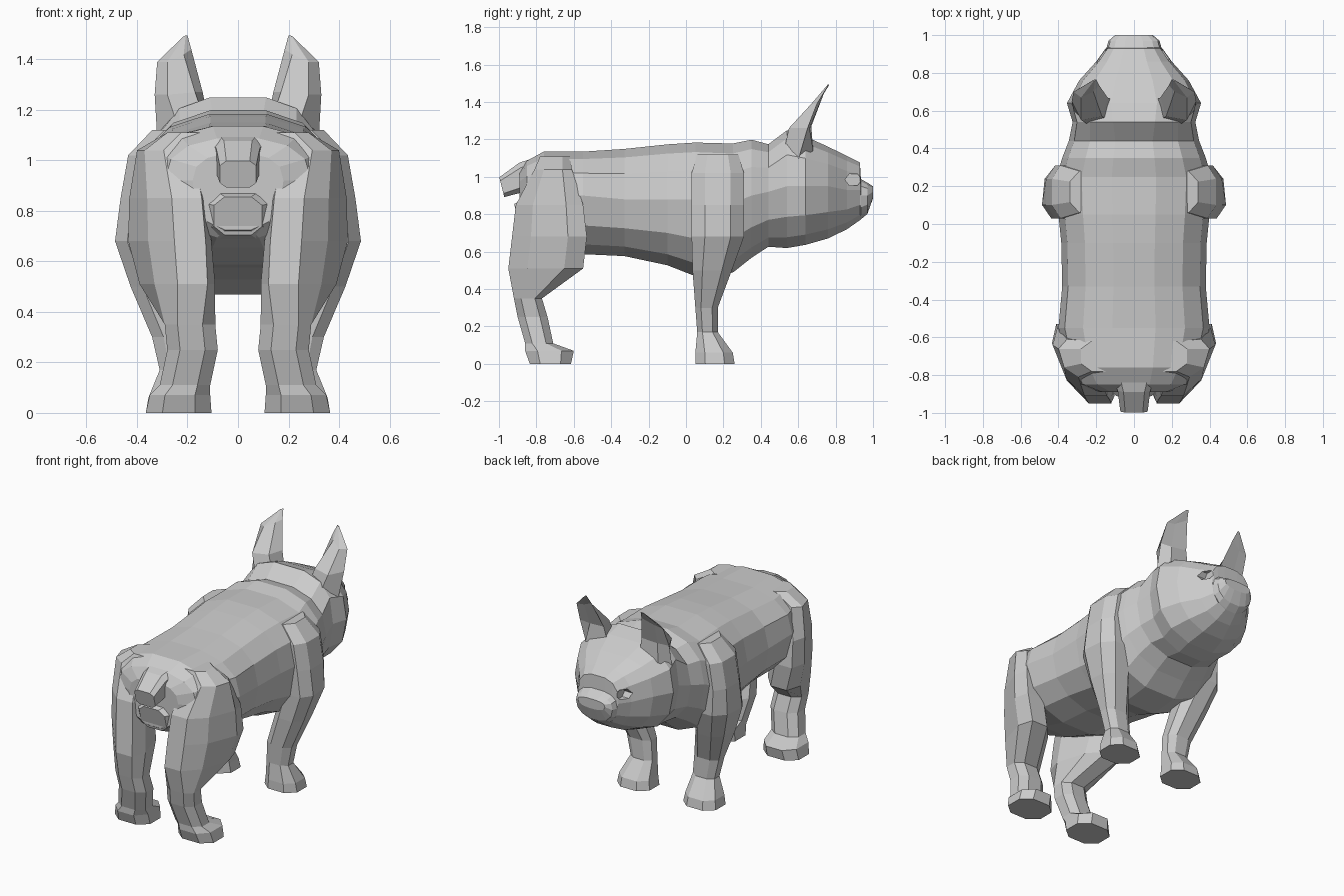
import bpy, bmesh, math


def oval(n, count, offset=0.0):
    """Unit superellipse points."""
    pts = []
    for i in range(count):
        a = 2 * math.pi * (i + offset) / count
        c, s = math.cos(a), math.sin(a)
        pts.append((math.copysign(abs(c) ** (2 / n), c),
                    math.copysign(abs(s) ** (2 / n), s)))
    return pts


def loft(name, rings, mirror=False):
    """Skin a stack of equal-length rings, capping both ends."""
    bm = bmesh.new()
    rows = [[bm.verts.new(p) for p in r] for r in rings]
    for a, b in zip(rows, rows[1:]):
        for i in range(len(a)):
            j = (i + 1) % len(a)
            bm.faces.new((a[i], a[j], b[j], b[i]))
    bm.faces.new(rows[0][::-1])
    bm.faces.new(rows[-1])
    bmesh.ops.recalc_face_normals(bm, faces=bm.faces)
    me = bpy.data.meshes.new(name)
    bm.to_mesh(me)
    bm.free()
    ob = bpy.data.objects.new(name, me)
    bpy.context.collection.objects.link(ob)
    if mirror:
        ob.modifiers.new("both_sides", 'MIRROR')
    return ob


# Trunk, neck and head: y, bottom, top, half width, height of widest point
body_rows = [
    (-0.89, 0.72, 1.03, 0.18, 0.92), (-0.85, 0.69, 1.09, 0.29, 0.92),
    (-0.76, 0.65, 1.14, 0.35, 0.92), (-0.55, 0.58, 1.14, 0.40, 0.90),
    (-0.33, 0.57, 1.155, 0.38, 0.88), (-0.10, 0.52, 1.18, 0.385, 0.88),
    (0.05, 0.46, 1.19, 0.40, 0.88), (0.25, 0.48, 1.185, 0.41, 0.86),
    (0.35, 0.56, 1.205, 0.38, 0.90), (0.44, 0.62, 1.18, 0.345, 0.92),
    (0.54, 0.612, 1.255, 0.325, 0.95), (0.64, 0.63, 1.22, 0.355, 0.95),
    (0.76, 0.665, 1.165, 0.29, 0.95), (0.86, 0.715, 1.115, 0.20, 0.93),
    (0.93, 0.765, 1.08, 0.15, 0.93), (0.935, 0.77, 0.99, 0.145, 0.90),
    (0.97, 0.80, 0.97, 0.135, 0.90), (1.00, 0.885, 0.95, 0.10, 0.92)]
trunk = oval(2.4, 14)
head = [a if a[1] > 0.01 else b for a, b in zip(oval(2.8, 14), oval(2.3, 14))]
body = loft("body_and_head", [
    [(w * c, y, zm + s * (zt - zm if s > 0 else zm - zb))
     for c, s in (head if y > 0.5 else trunk)]
    for y, zb, zt, w, zm in body_rows])

# Eye sockets cut into the muzzle
sockets = loft("eye_socket_cutter", [
    [(x, 0.895 + 0.045 * c, 0.985 + 0.035 * s) for c, s in oval(2, 6)]
    for x in (0.14, 0.26)], mirror=True)
sockets.hide_render = True
sockets.hide_set(True)
cut = body.modifiers.new("sockets", 'BOOLEAN')
cut.object = sockets
cut.operation = 'DIFFERENCE'
cut.solver = 'EXACT'


# Legs: z, centre x, centre y, half width, half depth, outward slant with y
def leg(name, rows):
    ring = oval(2.5, 8, 0.5)
    k = 1 / ring[0][0]
    loft(name, [[(x + hx * k * c + slant * hy * k * s, y + hy * k * s, z)
                 for c, s in ring]
                for z, x, y, hx, hy, slant in rows], mirror=True)


leg("front_legs", [
    (0.00, 0.245, 0.155, 0.12, 0.105, 0), (0.06, 0.245, 0.15, 0.11, 0.10, 0),
    (0.17, 0.23, 0.115, 0.08, 0.055, 0), (0.30, 0.25, 0.11, 0.09, 0.06, 0),
    (0.50, 0.315, 0.14, 0.105, 0.105, -.1), (0.68, 0.37, 0.17, 0.11, 0.14, -.1),
    (0.85, 0.37, 0.17, 0.095, 0.14, 0), (1.02, 0.345, 0.17, 0.09, 0.14, 0),
    (1.12, 0.24, 0.17, 0.10, 0.11, 0)])

leg("hind_legs", [
    (0.00, 0.235, -0.725, 0.13, 0.11, 0), (0.07, 0.23, -0.73, 0.12, 0.13, 0),
    (0.11, 0.21, -0.785, 0.10, 0.075, 0), (0.25, 0.18, -0.82, 0.10, 0.08, 0),
    (0.35, 0.19, -0.845, 0.10, 0.075, 0), (0.51, 0.24, -0.75, 0.12, 0.20, .3),
    (0.68, 0.27, -0.73, 0.125, 0.20, .4), (0.85, 0.275, -0.73, 0.12, 0.18, .4),
    (1.04, 0.265, -0.71, 0.12, 0.10, .3), (1.11, 0.17, -0.70, 0.11, 0.08, 0)])

# Pointed ears leaning forward
loft("ears", [
    [(0.12, 0.66, 1.17), (0.15, 0.56, 1.21), (0.25, 0.53, 1.17),
     (0.32, 0.60, 1.09), (0.27, 0.68, 1.14)],
    [(0.14, 0.67, 1.27), (0.17, 0.57, 1.27), (0.28, 0.55, 1.26),
     (0.33, 0.65, 1.26), (0.25, 0.66, 1.26)],
    [(0.185, 0.735, 1.44), (0.215, 0.70, 1.42), (0.28, 0.67, 1.39),
     (0.32, 0.70, 1.39), (0.26, 0.705, 1.40)],
    [(0.20, 0.765, 1.495), (0.207, 0.76, 1.495), (0.214, 0.755, 1.49),
     (0.217, 0.76, 1.49), (0.21, 0.765, 1.49)]], mirror=True)

# Stubby tail: y, z, half width, half height across a downward tilt
loft("tail", [
    [(w * c, y - 0.25 * h * s, z + h * s) for c, s in oval(4, 8, 0.5)]
    for y, z, w, h in [(-0.74, 1.04, 0.14, 0.08), (-0.87, 1.00, 0.09, 0.08),
                       (-0.985, 0.945, 0.075, 0.055)]])

# Raised pad beneath the tail
loft("rump", [
    [(w * c, y - 0.25 * h * s, 0.78 + h * s) for c, s in oval(3, 8, 0.5)]
    for y, w, h in [(-0.80, 0.20, 0.12), (-0.90, 0.10, 0.08)]])
